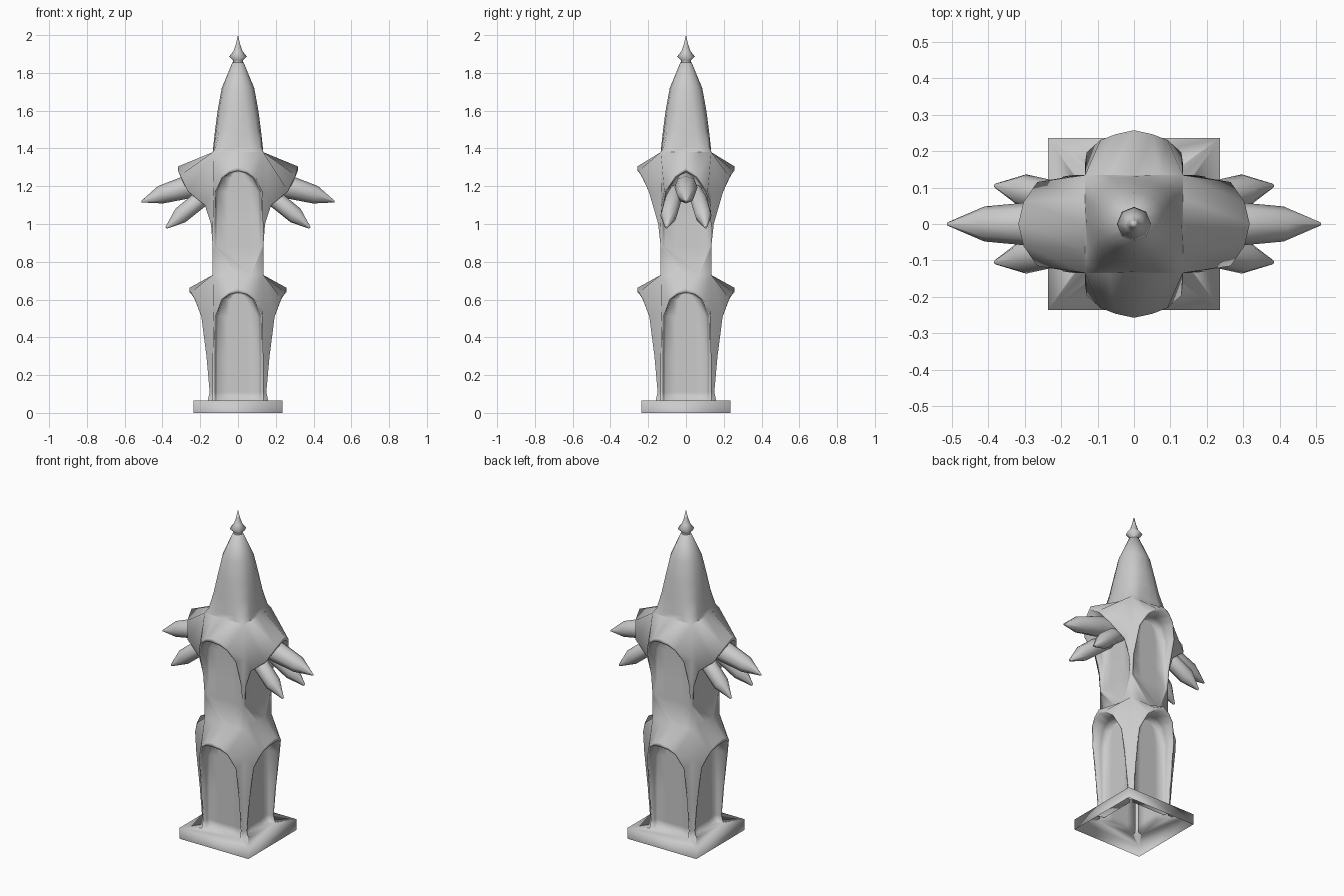
import bpy, bmesh, math
from mathutils import Vector, Matrix

cube = bpy.data.objects.get("Cube")
if cube:
    bpy.data.objects.remove(cube, do_unlink=True)

stone = bpy.data.materials.new("pale_grey_stone")
stone.use_nodes = True
GREY = (0.6, 0.6, 0.6, 1)
stone.diffuse_color = GREY
stone.node_tree.nodes["Principled BSDF"].inputs["Base Color"].default_value = GREY

W = 0.134         # half width of the shaft
PLATE = 0.235     # half width of the base plate
FLOOR = 0.066     # top of the base plate
WALL = 0.12       # distance of the niche walls from the axis


def skin(bm, rings, closed=True):
    """Skin a list of equally long rings of points."""
    rows = [[bm.verts.new(p) for p in ring] for ring in rings]
    n = len(rings[0])
    for a, b in zip(rows, rows[1:]):
        for i in range(n if closed else n - 1):
            j = (i + 1) % n
            bm.faces.new((a[i], a[j], b[j], b[i]))


def panel(bm, points):
    """One flat many-sided face."""
    bm.faces.new([bm.verts.new(p) for p in points])


def finish(bm, name):
    """Weld, orient and smooth a part."""
    bmesh.ops.remove_doubles(bm, verts=bm.verts, dist=0.0005)
    bmesh.ops.recalc_face_normals(bm, faces=bm.faces)
    for f in bm.faces:
        f.smooth = True
    mesh = bpy.data.meshes.new(name)
    bm.to_mesh(mesh)
    bm.free()
    mesh.materials.append(stone)
    bpy.context.collection.objects.link(bpy.data.objects.new(name, mesh))


def spire_ring(w, roundness, z):
    """Sixteen-sided ring between a square and a circle."""
    ring = []
    for k in range(4):
        spin = Matrix.Rotation(k * math.pi / 2, 3, 'Z')
        for i, t in enumerate((-1, -0.54, 0, 0.54)):
            a = (i - 2) * math.pi / 8
            flat, arc = Vector((1, t, 0)), Vector((math.cos(a), math.sin(a), 0))
            ring.append(spin @ (flat.lerp(arc, roundness) * w) + Vector((0, 0, z)))
    return ring


def niche(bm, half, turn):
    """Flared pointed hood around a flat wall; returns the bottom row of points."""
    # half holds x, z, depth, wall depth, root x, root z
    full = [(1, p) for p in half] + [(-1, p) for p in reversed(half[:-1])]
    spin = Matrix.Rotation(turn, 3, 'Z')
    rings = [[(s * rx, -W, rz) for s, (x, z, y, b, rx, rz) in full],
             [(s * x, -y, z) for s, (x, z, y, b, rx, rz) in full]]
    # Lip, reveal, then the wall itself
    for f, out in ((0.93, 1), (0.88, 0.35), (0.82, 0), (0.4, 0), (0, 0)):
        rings.append([(s * x * f, -(b + (y - b) * out), z - 0.024 * (1 - x / W))
                      for s, (x, z, y, b, rx, rz) in full])
    rings = [[spin @ Vector(p) for p in ring] for ring in rings]
    skin(bm, rings, closed=False)
    return [r[0] for r in rings] + [r[-1] for r in reversed(rings[:-1])]


def spike(name, path, radii, sides=8):
    """Tapered claw along a path."""
    bm = bmesh.new()
    pts = [Vector(p) for p in path]
    rot = (pts[-1] - pts[0]).to_track_quat('Z', 'Y')
    skin(bm, [[p + rot @ Vector((r * math.cos(a), r * math.sin(a), 0))
               for a in (math.tau * i / sides for i in range(sides))]
              for p, r in zip(pts, radii)])
    finish(bm, name)


# Arch outlines, bottom to apex
lower = [(W, FLOOR, 0.16, WALL, W, FLOOR),
         (W, 0.11, 0.15, WALL, W, 0.11),
         (W, 0.3, 0.167, WALL, W, 0.3),
         (0.13, 0.51, 0.194, WALL, W, 0.55),
         (0.092, 0.607, 0.228, WALL, W, 0.73),
         (0.05, 0.642, 0.245, WALL, 0.07, 0.73),
         (0, 0.662, 0.257, WALL, 0, 0.73)]
upper = [(W, 0.88, W, W, W, 0.88),
         (W, 1.0, 0.147, WALL, W, 1.0),
         (0.13, 1.17, 0.196, WALL, W, 1.17),
         (0.092, 1.25, 0.23, WALL, W, 1.38),
         (0.05, 1.285, 0.246, WALL, 0.07, 1.38),
         (0, 1.305, 0.257, WALL, 0, 1.38)]
# The side hoods reach further out and droop more
side_rim = ((W, 0.88, W), (W, 1.0, 0.143), (0.13, 1.1, 0.175),
            (0.115, 1.175, 0.265), (0.06, 1.26, 0.303), (0, 1.305, 0.317))
side = [rim + p[3:] for rim, p in zip(side_rim, upper)]

# Tower body: four faces with two niches each, floor, shaft wall and plate edge
body = bmesh.new()
for k in range(4):
    turn = k * math.pi / 2
    spin = Matrix.Rotation(turn, 3, 'Z')
    low = niche(body, lower, turn)
    high = niche(body, side if k % 2 else upper, turn)
    corners = [spin @ Vector((s * PLATE, -PLATE, FLOOR)) for s in (-1, 1)]
    panel(body, corners + low)
    panel(body, corners + [Vector((c.x, c.y, 0)) for c in reversed(corners)])
    # The sill starts flush, so its doubled rim points are skipped
    panel(body, [spin @ Vector((x, -W, 0.73)) for x in (-W, -0.07, 0, 0.07, W)] + high[1:-1])

# Curved spire
skin(body, [spire_ring(*r) for r in (
    (W, 0, 1.38), (0.131, 0.35, 1.41), (0.121, 0.65, 1.5), (0.108, 0.8, 1.6),
    (0.086, 0.9, 1.72), (0.03, 1, 1.855), (0, 1, 1.86))])
finish(body, "tower_body")

# Finial on the tip
tip = bmesh.new()
skin(tip, [[(r * math.cos(a), r * math.sin(a), z)
            for a in (math.tau * i / 8 for i in range(8))]
           for r, z in ((0.026, 1.855), (0.025, 1.866), (0.047, 1.886),
                        (0.024, 1.915), (0.012, 1.95), (0, 2))])
finish(tip, "finial")

# Three claws out of each side hood
for s, where in ((1, "left"), (-1, "right")):
    spike("upper_claw_" + where,
          [(s * 0.12, 0, 1.225), (s * 0.27, 0, 1.195), (s * 0.41, 0, 1.155), (s * 0.512, 0, 1.118)],
          (0.05, 0.061, 0.048, 0.004))
    for t, end in ((1, "back"), (-1, "front")):
        spike("lower_claw_%s_%s" % (where, end),
              [(s * 0.12, t * 0.05, 1.18), (s * 0.21, t * 0.07, 1.122),
               (s * 0.305, t * 0.092, 1.045), (s * 0.38, t * 0.105, 0.98)],
              (0.035, 0.046, 0.045, 0.006))
